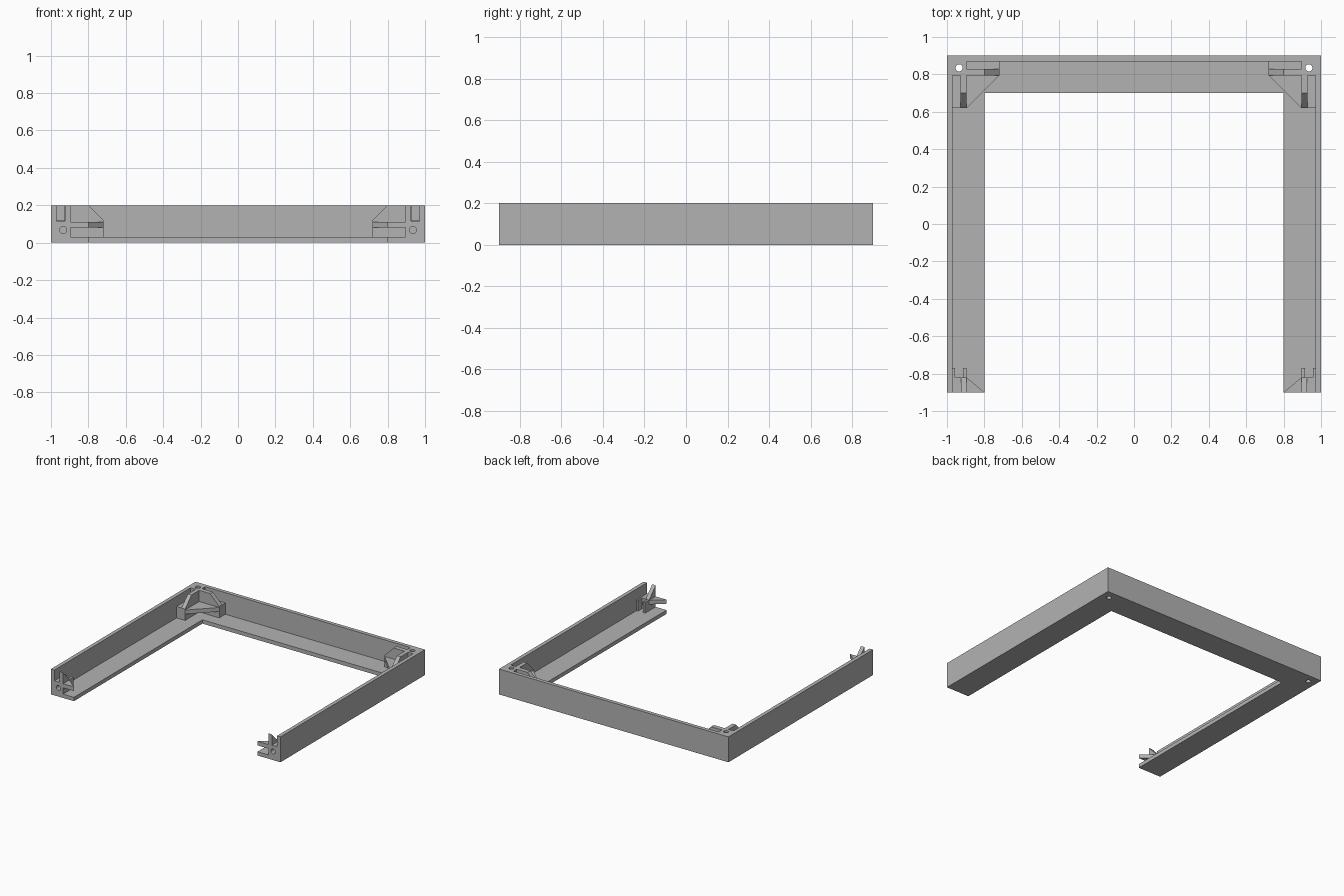
import bpy, bmesh, math
from mathutils import Vector

if "Cube" in bpy.data.objects:
    bpy.data.objects.remove(bpy.data.objects["Cube"])

grey = bpy.data.materials.new("plain grey")
grey.diffuse_color = (0.45, 0.45, 0.45, 1)
grey.use_nodes = True
grey.node_tree.nodes["Principled BSDF"].inputs["Base Color"].default_value = grey.diffuse_color

T, H, W = 0.03, 0.2, 0.2      # sheet thickness, wall height, floor width
BACK, FRONT = 0.9, -0.9


def prism(name, axis, pts, lo, hi, mirror=True):
    """Extrude a 2D outline along an axis; outline uses the other two axes in xyz order."""
    def place(p, d):
        v = list(p)
        v.insert("xyz".index(axis), d)
        return Vector(v)
    bm = bmesh.new()
    face = bm.faces.new([bm.verts.new(place(p, lo)) for p in pts])
    new = bmesh.ops.extrude_face_region(bm, geom=[face])["geom"]
    verts = [g for g in new if isinstance(g, bmesh.types.BMVert)]
    bmesh.ops.translate(bm, verts=verts, vec=place((0, 0), hi - lo))
    bmesh.ops.recalc_face_normals(bm, faces=bm.faces)
    mesh = bpy.data.meshes.new(name)
    bm.to_mesh(mesh)
    bm.free()
    mesh.materials.append(grey)
    ob = bpy.data.objects.new(name, mesh)
    bpy.context.collection.objects.link(ob)
    if mirror:
        ob.modifiers.new("both sides", "MIRROR").use_mirror_merge = False
    return ob


def box(name, x0, x1, y0, y1, z0, z1):
    return prism(name, "z", [(x0, y0), (x1, y0), (x1, y1), (x0, y1)], z0, z1)


def circle(cx, cy, r=0.019, n=24):
    return [(cx + r * math.cos(i * math.tau / n), cy + r * math.sin(i * math.tau / n))
            for i in range(n)]


def u_shape(w):
    i = 1 - w
    return [(-1, FRONT), (-i, FRONT), (-i, BACK - w), (i, BACK - w),
            (i, FRONT), (1, FRONT), (1, BACK), (-1, BACK)]


def cut(ob, cutter):
    m = ob.modifiers.new("hole", "BOOLEAN")
    m.operation, m.object, m.solver = "DIFFERENCE", cutter, "EXACT"
    ob.modifiers.move(len(ob.modifiers) - 1, 0)
    cutter.hide_render = True
    cutter.hide_viewport = True


# U-shaped floor and outer wall
floor = prism("floor", "z", u_shape(W), 0, T, mirror=False)
prism("outer_wall", "z", u_shape(T), T, H, mirror=False)

# Back corner: post with a vertical hole that also passes through the floor
post = box("corner_post", -0.97, -0.895, 0.795, 0.87, T, H)
post_hole = prism("corner_hole_cutter", "z", circle(-0.935, 0.835), -0.1, 0.3)
cut(post, post_hole)
cut(floor, post_hole)

# Back corner arms: a low box along each wall, carrying a lip with a sloped end
box("corner_arm_back", -0.895, -0.72, 0.795, 0.87, T, 0.12)
box("corner_arm_side", -0.97, -0.895, 0.62, 0.795, T, 0.12)
prism("corner_lip_back", "y",
      [(-0.895, 0.12), (-0.72, 0.12), (-0.8, H), (-0.895, H)], 0.795, 0.83)
prism("corner_lip_side", "x",
      [(0.795, 0.12), (0.62, 0.12), (0.7, H), (0.795, H)], -0.927, -0.895)

# Triangular web joining the two arms
prism("corner_web", "z", [(-0.895, 0.795), (-0.72, 0.795), (-0.895, 0.62)], 0.08, 0.112)

# Front end: block with a hole running front to back
block = box("end_block", -0.97, -0.895, FRONT, -0.82, T, 0.115)
cut(block, prism("end_hole_cutter", "y", circle(-0.935, 0.068), -1, -0.7))

# Pointed lips above and beside the end block
prism("end_lip_upright", "x", [(FRONT, 0.115), (-0.82, 0.115), (FRONT, H)], -0.925, -0.895)
prism("end_lip_flat", "z", [(-0.895, FRONT), (-0.8, FRONT), (-0.895, -0.82)], 0.08, 0.112)

# Small clip ribs behind the end block
for name, x0, x1 in (("clip_rib_outer", -0.97, -0.957), ("clip_rib_inner", -0.913, -0.895)):
    box(name, x0, x1, -0.82, -0.77, T, 0.115)
